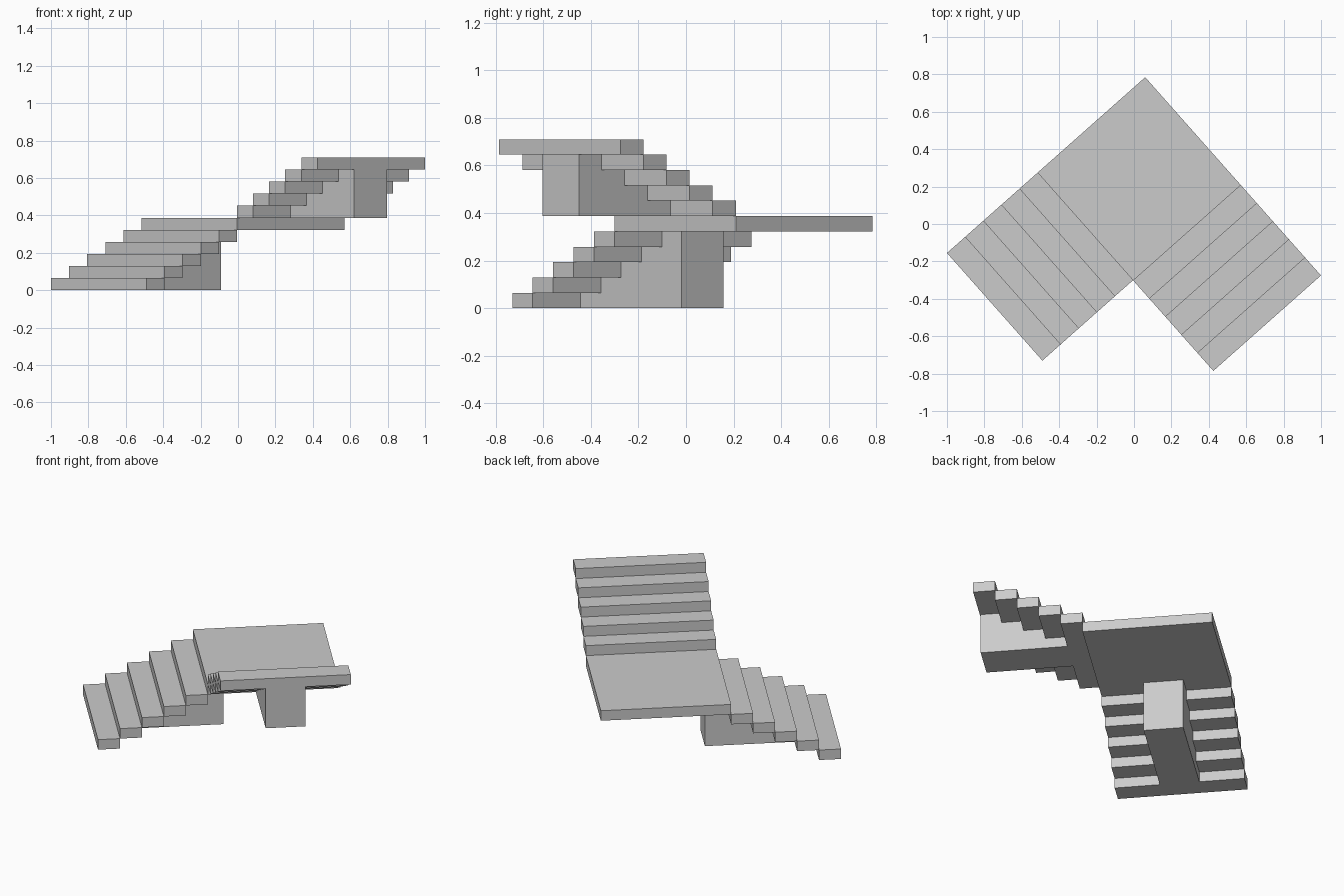
import bpy
import bmesh
from math import radians
from mathutils import Matrix, Vector

if "Cube" in bpy.data.objects:
    bpy.data.objects.remove(bpy.data.objects["Cube"])

TURN = radians(41.56)      # plan rotation of the whole staircase
WIDTH = 0.769              # flight width and landing side
DEPTH = 0.1295             # tread depth
RISE = 0.3227 / 5          # thickness and rise of each tread
STEPS = 5
HALF_BEAM = 0.117          # half width of the central support
RECESS = 0.005             # support stops just short of the tread edge


def prism(name, profile, half_width, frame):
    """Extrude an (along, up) profile sideways, placed in a flight's frame."""
    bm = bmesh.new()
    face = bm.faces.new([bm.verts.new((a, -half_width, z)) for a, z in profile])
    side = bmesh.ops.extrude_face_region(bm, geom=[face])["geom"]
    verts = [v for v in side if isinstance(v, bmesh.types.BMVert)]
    bmesh.ops.translate(bm, verts=verts, vec=(0, 2 * half_width, 0))
    bmesh.ops.recalc_face_normals(bm, faces=bm.faces)
    bm.transform(frame)
    mesh = bpy.data.meshes.new(name)
    bm.to_mesh(mesh)
    bm.free()
    obj = bpy.data.objects.new(name, mesh)
    bpy.context.collection.objects.link(obj)


def slab(name, start, length, z, frame):
    end = start + length
    prism(name, [(start, z), (end, z), (end, z + RISE), (start, z + RISE)],
          WIDTH / 2, frame)


def flight(name, frame, carried):
    """Treads, plus a central wedge support reaching under tread 'carried'."""
    for i in range(STEPS):
        slab(f"{name}_step_{i + 1}", i * DEPTH, DEPTH, i * RISE, frame)
    n = carried - 1
    end = carried * DEPTH - RECESS
    prism(f"{name}_support",
          [(0, 0), (end, 0), (end, n * RISE), (n * DEPTH, n * RISE)],
          HALF_BEAM, frame)


# Lower flight starts at the left corner, climbing to the back right
turn = Matrix.Rotation(TURN, 4, 'Z')
foot = Vector((-1, -0.155, 0)) + turn @ Vector((0, -WIDTH / 2, 0))
lower = Matrix.Translation(foot) @ turn
flight("lower_flight", lower, STEPS + 1)

# Square landing
run = STEPS * DEPTH
slab("landing", run, WIDTH, STEPS * RISE, lower)

# Upper flight leaves the landing at a right angle
upper = (lower
         @ Matrix.Translation((run + WIDTH / 2, -WIDTH / 2, (STEPS + 1) * RISE))
         @ Matrix.Rotation(radians(-90), 4, 'Z'))
flight("upper_flight", upper, STEPS)
